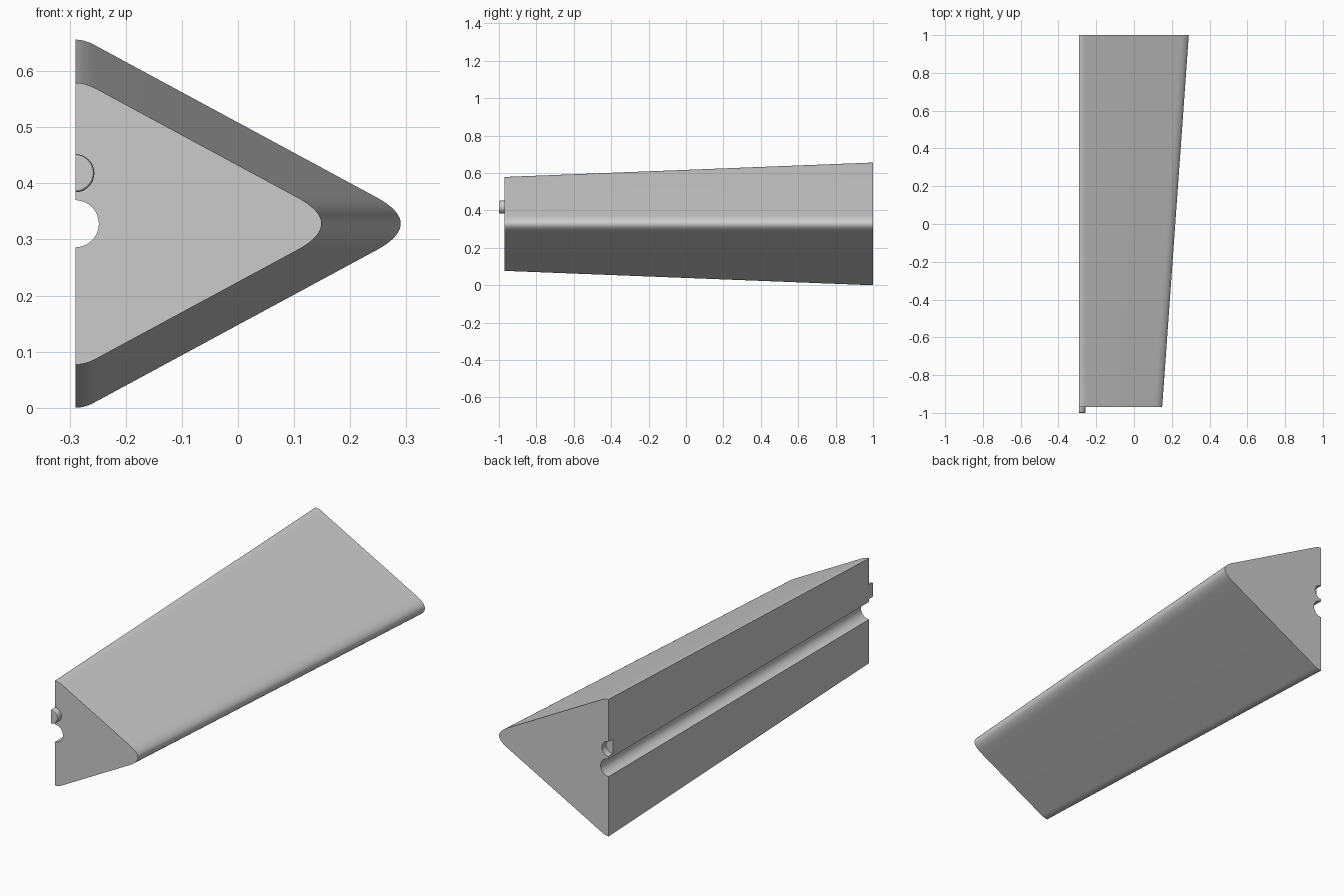
import bpy, bmesh, math
from mathutils import Vector

if "Cube" in bpy.data.objects:
    bpy.data.objects.remove(bpy.data.objects["Cube"], do_unlink=True)

FLAT_X = -0.29        # flat mounting side
MID_Z = 0.328
SLOPE = 0.54          # slope of the tapering sides
FRONT_Y, BACK_Y = -0.97, 1.0
PEG_Z = 0.418

grey = bpy.data.materials.new("light grey")
grey.use_nodes = True
colour = (0.6, 0.6, 0.6, 1)
grey.diffuse_color = colour
grey.node_tree.nodes["Principled BSDF"].inputs["Base Color"].default_value = colour


def loft(name, rings):
    """Join rings of (x, y, z) points with sides and cap both ends."""
    bm = bmesh.new()
    loops = [[bm.verts.new(p) for p in ring] for ring in rings]
    for a, b in zip(loops, loops[1:]):
        for i in range(len(a)):
            j = (i + 1) % len(a)
            bm.faces.new((a[i], a[j], b[j], b[i]))
    bm.faces.new(loops[0])
    bm.faces.new(loops[-1])
    bmesh.ops.recalc_face_normals(bm, faces=bm.faces)
    mesh = bpy.data.meshes.new(name)
    bm.to_mesh(mesh)
    bm.free()
    mesh.materials.append(grey)
    obj = bpy.data.objects.new(name, mesh)
    bpy.context.collection.objects.link(obj)
    return obj


def curve(a, b, c, steps):
    a, b, c = Vector(a), Vector(b), Vector(c)
    return [a * (1 - t) ** 2 + b * 2 * t * (1 - t) + c * t * t
            for t in (i / steps for i in range(steps + 1))]


def arc(radius, start, end, steps):
    angles = [math.radians(start + (end - start) * i / steps) for i in range(steps + 1)]
    return [Vector((FLAT_X + radius * math.cos(a), radius * math.sin(a))) for a in angles]


def wedge_ring(y, height, apex):
    """Rounded triangular section with a half-round channel in its flat side."""
    corner = apex - height / SLOPE
    shoulder = 2 * corner - FLAT_X
    nose = apex - 0.088
    upper = curve((FLAT_X, height), (corner, height), (shoulder, (apex - shoulder) * SLOPE), 8)
    tip_z = (apex - nose) * SLOPE
    tip = curve((nose, tip_z), (apex, 0), (nose, -tip_z), 24)
    lower = [Vector((p.x, -p.y)) for p in reversed(upper)]
    channel = arc(0.042, -90, 90, 24)
    return [(p.x, y, MID_Z + p.y) for p in upper + tip + lower + channel]


def round_ring(y, radius, start, end):
    return [(p.x, y, PEG_Z + p.y) for p in arc(radius, start, end, 32)]


def smooth(obj):
    bpy.ops.object.select_all(action="DESELECT")
    obj.select_set(True)
    bpy.context.view_layer.objects.active = obj
    bpy.ops.object.shade_smooth_by_angle(angle=math.radians(30))


# Tapered wedge body
body = loft("wedge_body", [wedge_ring(FRONT_Y, 0.251, 0.193),
                           wedge_ring(BACK_Y, 0.328, 0.334)])

# Socket in the back end that receives a neighbouring peg
cutter = loft("socket_cutter", [round_ring(y, 0.035, 0, 349) for y in (0.968, 1.05)])
cutter.hide_render = True
cut = body.modifiers.new("socket", "BOOLEAN")
cut.operation = "DIFFERENCE"
cut.solver = "EXACT"
cut.object = cutter
bpy.context.view_layer.objects.active = body
bpy.ops.object.modifier_apply(modifier=cut.name)
bpy.data.objects.remove(cutter, do_unlink=True)

# Half-round locating peg with a softened rim
peg = loft("locating_peg", [round_ring(y, r, -90, 90) for y, r in
                            ((FRONT_Y + 0.005, 0.034), (-0.995, 0.034),
                             (-0.9985, 0.0325), (-1.0, 0.030))])

smooth(body)
smooth(peg)
